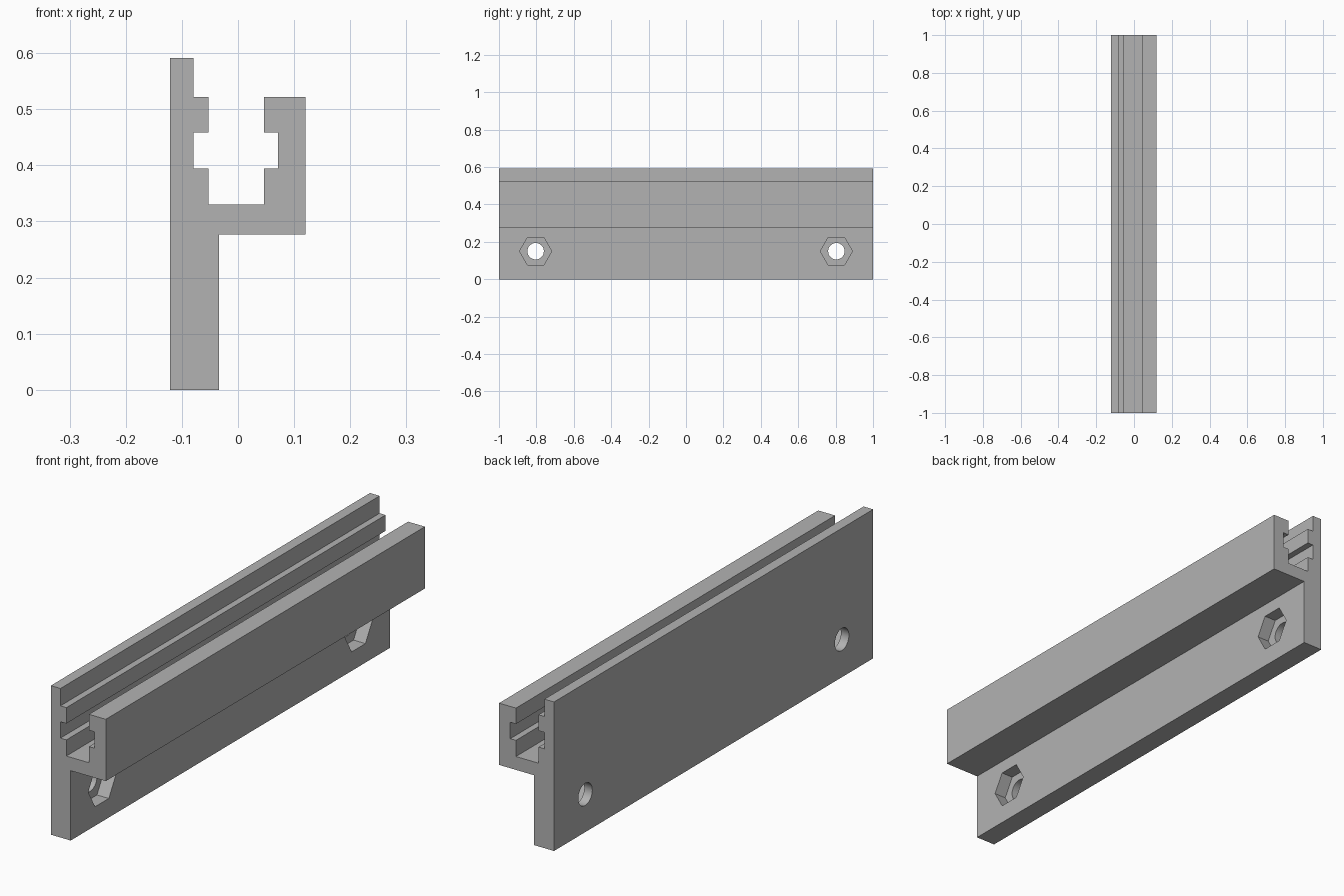
import bpy
import bmesh
from math import radians
from mathutils import Matrix

cube = bpy.data.objects.get("Cube")
if cube:
    bpy.data.objects.remove(cube, do_unlink=True)

grey = bpy.data.materials.new("plain grey")
grey.use_nodes = True
colour = (0.45, 0.45, 0.45, 1)
grey.diffuse_color = colour
grey.node_tree.nodes["Principled BSDF"].inputs["Base Color"].default_value = colour

LEFT, WEB, RIGHT = -0.121, -0.034, 0.12


def make_object(name, bm):
    bmesh.ops.recalc_face_normals(bm, faces=bm.faces)
    mesh = bpy.data.meshes.new(name)
    bm.to_mesh(mesh)
    bm.free()
    mesh.materials.append(grey)
    obj = bpy.data.objects.new(name, mesh)
    bpy.context.collection.objects.link(obj)
    return obj


def extrude_profile(name, points, length):
    bm = bmesh.new()
    face = bm.faces.new([bm.verts.new((x, -length / 2, z)) for x, z in points])
    new = bmesh.ops.extrude_face_region(bm, geom=[face])["geom"]
    moved = [v for v in new if isinstance(v, bmesh.types.BMVert)]
    bmesh.ops.translate(bm, verts=moved, vec=(0, length, 0))
    return make_object(name, bm)


def cut_prism(target, sides, radius, x0, x1, y, z, spin=0):
    """Cut a prism running along x from x0 to x1."""
    bm = bmesh.new()
    place = (Matrix.Translation(((x0 + x1) / 2, y, z))
             @ Matrix.Rotation(spin, 4, 'X') @ Matrix.Rotation(radians(90), 4, 'Y'))
    bmesh.ops.create_cone(bm, cap_ends=True, segments=sides, radius1=radius,
                          radius2=radius, depth=x1 - x0, matrix=place)
    cutter = make_object("hole_cutter", bm)
    cutter.hide_render = True
    mod = target.modifiers.new("hole", 'BOOLEAN')
    mod.operation, mod.solver, mod.object = 'DIFFERENCE', 'EXACT', cutter
    bpy.ops.object.select_all(action='DESELECT')
    bpy.context.view_layer.objects.active = target
    target.select_set(True)
    bpy.ops.object.modifier_apply(modifier=mod.name)
    bpy.data.objects.remove(cutter, do_unlink=True)


# Rail section: mounting web, floor, and a slotted channel between two walls
rail = extrude_profile("slotted_rail", [
    (LEFT, 0), (WEB, 0), (WEB, 0.277), (RIGHT, 0.277), (RIGHT, 0.522),
    (0.046, 0.522), (0.046, 0.459), (0.071, 0.459), (0.071, 0.394),
    (0.046, 0.394), (0.046, 0.33), (-0.053, 0.33), (-0.053, 0.394),
    (-0.079, 0.394), (-0.079, 0.459), (-0.053, 0.459), (-0.053, 0.522),
    (-0.079, 0.522), (-0.079, 0.591), (LEFT, 0.591)], 2)

# Bolt holes with hexagonal nut pockets, points up
for y in (-0.804, 0.804):
    cut_prism(rail, 32, 0.044, LEFT - 0.05, WEB + 0.05, y, 0.15)
    cut_prism(rail, 6, 0.086, WEB - 0.052, WEB + 0.05, y, 0.15)

bpy.ops.object.shade_smooth_by_angle(angle=radians(30))
